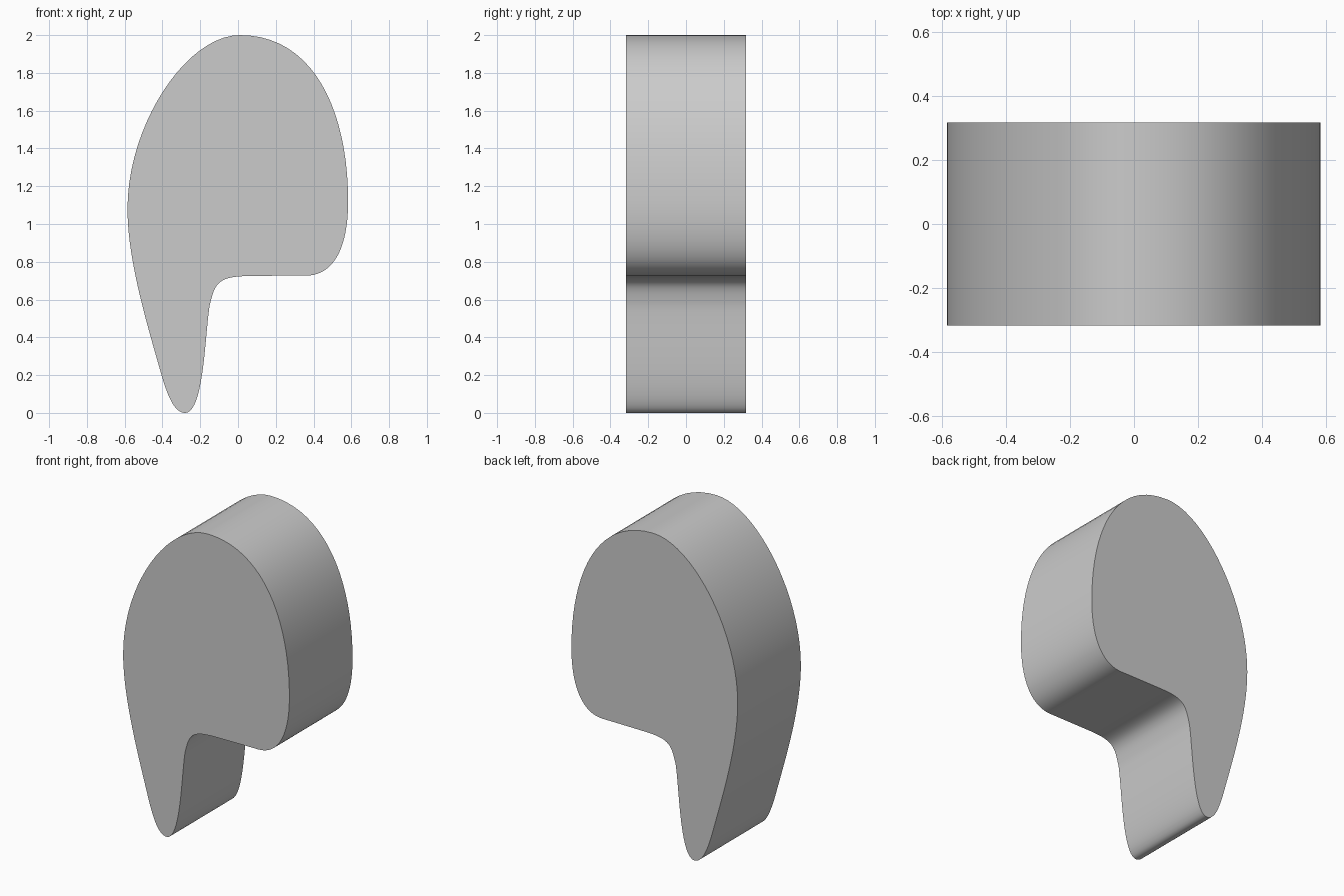
import bpy
import bmesh
from math import radians
from mathutils import Vector
from mathutils.geometry import interpolate_bezier

if "Cube" in bpy.data.objects:
    bpy.data.objects.remove(bpy.data.objects["Cube"])

HALF_DEPTH = 0.317
STEPS = 20

# Outline in x, z, clockwise from the top: point, its outgoing handle, next incoming handle
outline = [
    ((0.01, 2.0), (0.40, 2.0), (0.583, 1.6)),          # crown
    ((0.583, 1.12), (0.583, 0.88), (0.51, 0.727)),     # right side
    ((0.36, 0.727), (0.27, 0.727), (0.17, 0.726)),     # flat underside
    ((0.08, 0.725), (-0.11, 0.725), (-0.12, 0.69)),    # inner corner
    ((-0.15, 0.57), (-0.175, 0.42), (-0.18, 0.0)),     # inside of tail
    ((-0.28, 0.0), (-0.34, 0.0), (-0.375, 0.1)),       # tail tip
    ((-0.405, 0.2), (-0.475, 0.45), (-0.585, 0.80)),   # outside of tail
    ((-0.585, 1.08), (-0.585, 1.53), (-0.27, 2.0)),    # left side
]


def sample(segments):
    points = []
    for i, (start, out_handle, in_handle) in enumerate(segments):
        end = segments[(i + 1) % len(segments)][0]
        knots = [Vector((x, 0, z)) for x, z in (start, out_handle, in_handle, end)]
        points += interpolate_bezier(*knots, STEPS + 1)[:-1]
    return points


# Comma-shaped slab: front cap extruded to the back
bm = bmesh.new()
cap = bm.faces.new([bm.verts.new((p.x, -HALF_DEPTH, p.z)) for p in sample(outline)])
extruded = bmesh.ops.extrude_face_region(bm, geom=[cap], use_keep_orig=True)
back = [g for g in extruded["geom"] if isinstance(g, bmesh.types.BMVert)]
bmesh.ops.translate(bm, verts=back, vec=(0, 2 * HALF_DEPTH, 0))
bmesh.ops.recalc_face_normals(bm, faces=bm.faces)
mesh = bpy.data.meshes.new("comma_slab")
bm.to_mesh(mesh)
bm.free()

grey = bpy.data.materials.new("plain_grey")
grey.diffuse_color = (0.6, 0.6, 0.6, 1)
grey.use_nodes = True
grey.node_tree.nodes["Principled BSDF"].inputs["Base Color"].default_value = grey.diffuse_color
mesh.materials.append(grey)

slab = bpy.data.objects.new("comma_slab", mesh)
bpy.context.collection.objects.link(slab)
bpy.context.view_layer.objects.active = slab
slab.select_set(True)
bpy.ops.object.shade_smooth_by_angle(angle=radians(40))
